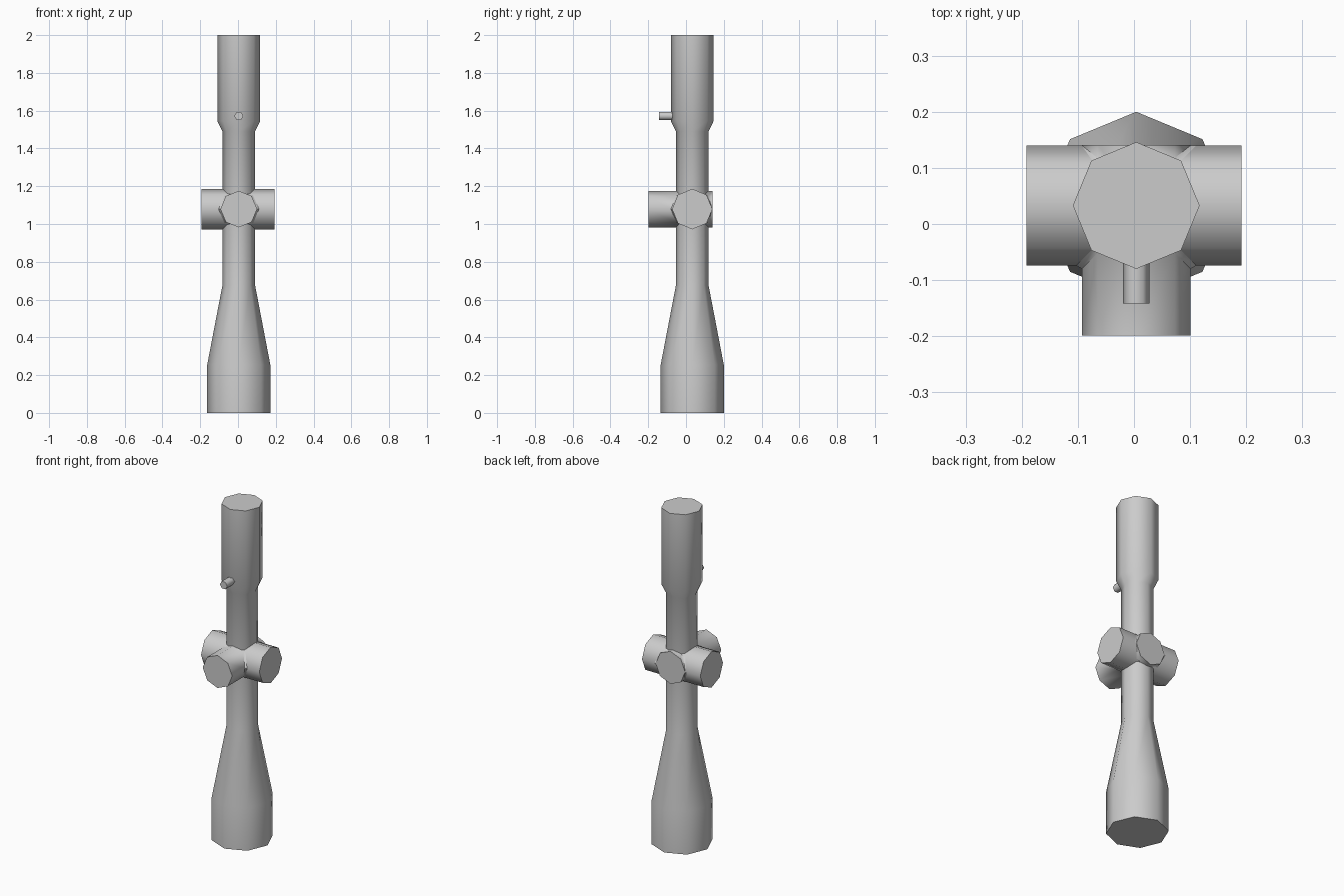
import bpy, bmesh, math
from mathutils import Matrix, Vector

if "Cube" in bpy.data.objects:
    bpy.data.objects.remove(bpy.data.objects["Cube"])

CX, CY, HZ = 0.004, 0.033, 1.079   # tube axis and turret height


def loft(name, rings):
    """Skin a list of equal-length point rings and cap both ends."""
    bm = bmesh.new()
    loops = [[bm.verts.new(p) for p in ring] for ring in rings]
    n = len(loops[0])
    for a, b in zip(loops, loops[1:]):
        for i in range(n):
            j = (i + 1) % n
            bm.faces.new((a[i], a[j], b[j], b[i]))
    bm.faces.new(loops[0])
    bm.faces.new(loops[-1])
    bmesh.ops.recalc_face_normals(bm, faces=bm.faces)
    me = bpy.data.meshes.new(name)
    bm.to_mesh(me)
    bm.free()
    ob = bpy.data.objects.new(name, me)
    bpy.context.collection.objects.link(ob)
    bpy.ops.object.select_all(action='DESELECT')
    bpy.context.view_layer.objects.active = ob
    ob.select_set(True)
    bpy.ops.object.shade_smooth_by_angle(angle=math.radians(62 if n == 6 else 50))
    return ob


def circle(r, n=8):
    return [(r * math.cos(2 * math.pi * i / n), r * math.sin(2 * math.pi * i / n))
            for i in range(n)]


# main tube: bell, taper, slim tube, eyepiece
profile = [(0, .167), (.255, .167), (.675, .0865), (1.49, .0865), (1.545, .113), (2, .113)]
loft("scope_tube", [[(CX + x, CY + y, z) for x, y in circle(r)] for z, r in profile])

# side turrets: one octagonal bar across the tube
loft("side_turrets", [[(x, CY + a, HZ + b) for a, b in circle(.107)]
                      for x in (-.192, .192)])


# front and rear turrets: mitred against the side bar, with a narrow bevel
def turret(name, sign, length):
    rings = [[(CX + a, CY, HZ + b) for a, b in circle(.08)],
             [(CX + a, CY + sign * abs(a), HZ + b) for a, b in circle(.107)],
             [(CX + a, CY + sign * min(abs(a) + .016, length - .001), HZ + b)
              for a, b in circle(.097)],
             [(CX + a, CY + sign * length, HZ + b) for a, b in circle(.097)]]
    loft(name, rings)


turret("front_turret", -1, .232)
turret("rear_turret", 1, .108)

# small hexagonal zoom lever
loft("zoom_lever", [[(CX + a, y, 1.572 + b) for a, b in circle(.024, 6)]
                    for y in (-.142, -.04)])
